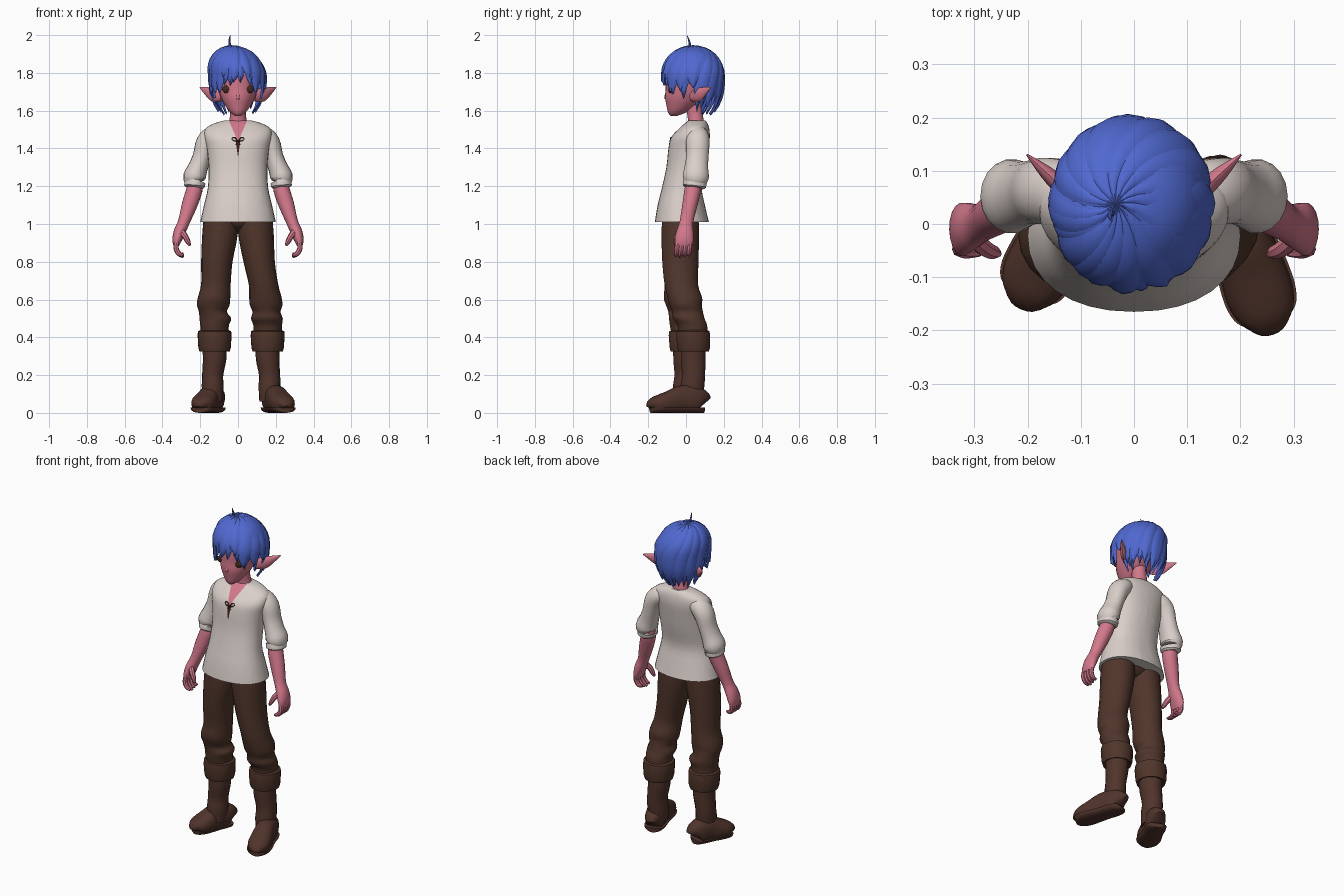
import bpy, bmesh, math, random
from mathutils import Vector

random.seed(4)
if "Cube" in bpy.data.objects:
    bpy.data.objects.remove(bpy.data.objects["Cube"])


def material(name, rgb):
    m = bpy.data.materials.new(name)
    m.use_nodes = True
    m.diffuse_color = (*rgb, 1)
    m.node_tree.nodes["Principled BSDF"].inputs["Base Color"].default_value = (*rgb, 1)
    return m


SKIN = material("pink skin", (0.65, 0.19, 0.26))
HAIR = material("blue hair", (0.08, 0.14, 0.63))
SHIRT = material("off white linen", (0.70, 0.625, 0.59))
TROUSERS = material("brown cloth", (0.080, 0.036, 0.024))
BOOTS = material("brown leather", (0.080, 0.034, 0.024))
EYES = material("brown eyes", (0.055, 0.022, 0.015))
DARK = material("dark brown", (0.05, 0.013, 0.010))
made = []


def finish(name, bm, mat):
    bmesh.ops.recalc_face_normals(bm, faces=bm.faces)
    mesh = bpy.data.meshes.new(name)
    bm.to_mesh(mesh)
    bm.free()
    mesh.materials.append(mat)
    ob = bpy.data.objects.new(name, mesh)
    bpy.context.collection.objects.link(ob)
    made.append(ob)
    return ob


def spline(rows, sub):
    """Catmull-Rom samples through rows of numbers."""
    out = []
    for i in range(len(rows) - 1):
        a, b, c, d = (rows[max(0, min(len(rows) - 1, i + k))] for k in (-1, 0, 1, 2))
        for j in range(sub):
            t = j / sub
            out.append([q + t * (r - p + t * (2*p - 5*q + 4*r - s + t * (3*(q - r) + s - p))) / 2
                        for p, q, r, s in zip(a, b, c, d)])
    return out + [list(rows[-1])]


def tube(name, mat, rows, ref="Y", n=18, sub=3, power=2, flat=False):
    """Skin oval rings (x, y, z, radius_u, radius_v) along a path."""
    rows = spline(rows, sub)
    axis = Vector((0, 1, 0)) if ref == "Y" else Vector((0, 0, 1))
    pts = [Vector(r[:3]) for r in rows]
    bm, rings = bmesh.new(), []
    for i, row in enumerate(rows):
        tan = Vector((0, 0, 1)) if flat else pts[min(i + 1, len(pts) - 1)] - pts[max(i - 1, 0)]
        u = axis.cross(tan).normalized()
        v = tan.cross(u).normalized()
        ring = []
        for k in range(n):
            c, s = math.cos(math.tau * k / n), math.sin(math.tau * k / n)
            c, s = (math.copysign(abs(w) ** (2 / power), w) for w in (c, s))
            ring.append(bm.verts.new(pts[i] + u * c * max(row[3], .001) + v * s * max(row[4], .001)))
        rings.append(ring)
    for a, b in zip(rings, rings[1:]):
        for k in range(n):
            bm.faces.new((a[k], a[(k + 1) % n], b[(k + 1) % n], b[k]))
    bm.faces.new(rings[0])
    bm.faces.new(rings[-1])
    return finish(name, bm, mat)


def ball(name, mat, loc, size):
    bm = bmesh.new()
    bmesh.ops.create_uvsphere(bm, u_segments=20, v_segments=12, radius=1)
    for v in bm.verts:
        v.co = Vector(loc) + Vector(a * b for a, b in zip(v.co, size))
    return finish(name, bm, mat)


# Shirt body with an open neckline cut into its front
shirt = tube("shirt_body", SHIRT, [
    (0, -.022, 1.01, .20, .143), (0, -.025, 1.1, .180, .125), (0, -.022, 1.19, .160, .106),
    (0, 0, 1.3, .155, .104), (0, .013, 1.4, .165, .106), (0, .024, 1.46, .178, .102),
    (0, .043, 1.505, .172, .08), (0, .054, 1.533, .125, .06), (0, .058, 1.547, .075, .045)],
    n=32, flat=True, power=2.2)
shirt.data.materials.append(SKIN)
shirt.data.materials.append(DARK)
bm = bmesh.new()
bm.from_mesh(shirt.data)
V_NECK, SLIT = (1.435, .43), (1.352, .14)
for base, slope in (V_NECK, SLIT):
    for s in (-1, 1):
        bmesh.ops.bisect_plane(bm, geom=bm.verts[:] + bm.edges[:] + bm.faces[:],
                               plane_co=(0, 0, base), plane_no=(1, 0, s * slope))
for f in bm.faces:
    c = f.calc_center_median()
    if c.y < .05 and f.normal.z < .99:
        if abs(c.x) < V_NECK[1] * (c.z - V_NECK[0]):
            f.material_index = 1
        elif abs(c.x) < SLIT[1] * (c.z - SLIT[0]) and c.z < 1.46:
            f.material_index = 2
bm.to_mesh(shirt.data)
bm.free()

# Neck, head and nose
tube("neck", SKIN, [(0, .055, 1.50, .06, .045), (0, .052, 1.55, .046, .042),
                    (0, .045, 1.6, .041, .042), (0, .04, 1.68, .045, .045)], flat=True)
tube("head", SKIN, [
    (0, -.064, 1.572, .014, .016), (0, -.048, 1.59, .040, .047), (0, -.021, 1.63, .070, .083),
    (0, .0, 1.67, .091, .111), (0, .02, 1.72, .106, .128), (0, .03, 1.8, .118, .138),
    (0, .03, 1.87, .095, .115), (0, .03, 1.91, .04, .05)], n=28, flat=True)
tube("nose", SKIN, [(0, -.085, 1.71, .006, .006), (0, -.108, 1.67, .010, .008),
                    (0, -.08, 1.645, .006, .004)], n=10, sub=5)

# Hair: a cap under rows of tapered locks
HC, HR = Vector((-.003, .037, 1.79)), Vector((.145, .158, .151))
bm = bmesh.new()
bmesh.ops.create_uvsphere(bm, u_segments=36, v_segments=24, radius=.97)
for v in bm.verts:
    v.co = HC + Vector(a * b for a, b in zip(v.co, HR))
low = [v for v in bm.verts if v.co.z < 1.80 - .13 * min(1, max(0, (v.co.y + .01) / .1))]
bmesh.ops.delete(bm, geom=low, context="VERTS")
finish("hair_cap", bm, HAIR)


def hair_point(angle, s, lift):
    """Point on the hair surface, s down from the crown."""
    if s < .24:
        th = s / .24 * math.pi / 2
        r, z = math.sin(th), math.cos(th) * HR.z
    else:
        r, z = 1 - 45 * (s - .24) ** 3, .24 - s
    r *= 1 + lift
    tilt = -.03 * max(0, z / HR.z)
    return HC + Vector((math.sin(angle) * r * HR.x + tilt, -math.cos(angle) * r * HR.y, z * (1 + lift * .5)))


def tip_height(a):
    a = abs(a)
    if a < .75:
        return 1.738
    if a < 1.25:
        return 1.675
    return 1.71 if a < 1.65 else 1.59


bm = bmesh.new()
for count, lift, drop in ((24, .0, 0), (17, .035, .02)):
    for i in range(count):
        a = -math.pi + math.tau * (i + .5 + random.uniform(-.25, .25)) / count
        length = .24 + HC.z - (tip_height(a) + drop + random.uniform(-.015, .025))
        wide = math.tau / count * random.uniform(.75, .95)
        swirl, prev = random.uniform(.6, .9), None
        for k in range(15):
            t = k / 14
            ang = a + swirl * (1 - t) ** 2 + .12 * math.sin(a * 5) * t * t
            w = wide * (1 if t < .6 else max(.02, 1 - ((t - .6) / .4) ** 2))
            s = .001 + t * length
            row = [bm.verts.new(hair_point(ang + d * w, s, lift + h))
                   for d, h in ((-1, -.03), (-.5, .02), (0, .04), (.5, .02), (1, -.03), (0, -.05))]
            if prev:
                for j in range(6):
                    bm.faces.new((prev[j], prev[(j + 1) % 6], row[(j + 1) % 6], row[j]))
            else:
                bm.faces.new(row)
            prev = row
        bm.faces.new(prev)
finish("hair_locks", bm, HAIR)
tube("hair_sprig", HAIR, [(-.04, .02, 1.93, .007, .007), (-.044, .02, 1.955, .006, .006),
                          (-.045, .013, 1.98, .004, .004), (-.041, .005, 2.0, .001, .001)], n=8)

# Mirrored parts: eyes, ears, sleeves, arms, hands
for s, side in ((1, "left"), (-1, "right")):
    def limb(name, mat, rows, **kw):
        return tube(side + "_" + name, mat, [(s * r[0], *r[1:]) for r in rows], **kw)

    ball(side + "_eye", EYES, (s * .057, -.082, 1.713), (.027, .012, .021))
    limb("ear", SKIN, [(.085, .03, 1.675, .014, .026), (.13, .065, 1.684, .017, .037),
                       (.165, .097, 1.703, .013, .023), (.201, .13, 1.723, .002, .003)], ref="Z", n=12)
    limb("sleeve", SHIRT, [
        (.09, .058, 1.475, .04, .045), (.13, .06, 1.467, .054, .06), (.167, .062, 1.43, .056, .063),
        (.190, .06, 1.36, .049, .06), (.211, .055, 1.30, .052, .063), (.230, .052, 1.25, .06, .07),
        (.228, .05, 1.222, .052, .06)])
    limb("sleeve_cuff", SHIRT, [(.221, .05, 1.235, .052, .058), (.228, .048, 1.228, .057, .064),
                                (.230, .045, 1.2, .055, .062), (.231, .044, 1.192, .046, .052)], sub=1)
    limb("forearm", SKIN, [
        (.226, .044, 1.225, .038, .04), (.231, .036, 1.18, .043, .044), (.257, .02, 1.1, .041, .04),
        (.287, .002, 1.01, .031, .036), (.309, -.005, .96, .031, .045), (.323, -.01, .915, .025, .050),
        (.327, -.012, .885, .015, .046)])
    for i in range(4):
        y, end = -.044 + i * .022, .825 + .008 * abs(i - 1)
        limb("finger_%d" % (i + 1), SKIN, [
            (.323, y, .91, .014, .014), (.328, y - .004, .872, .014, .014),
            (.312, y - .008, .842, .013, .013), (.288, y - .01, end, .007, .007)], n=8)
    limb("thumb", SKIN, [(.303, -.025, .965, .018, .018), (.280, -.046, .935, .016, .016),
                         (.264, -.053, .905, .013, .013), (.254, -.056, .885, .006, .006)], n=8)
    # Neckline lacing and bow
    limb("lace", DARK, [(.013, -.077, 1.455, .003, .003), (0, -.084, 1.437, .003, .003),
                        (-.011, -.088, 1.42, .003, .003)], n=6)
    limb("bow_loop", DARK, [(0, -.084, 1.44, .003, .003), (.02, -.08, 1.459, .003, .003),
                            (.033, -.079, 1.45, .003, .003), (.017, -.085, 1.44, .003, .003),
                            (0, -.084, 1.44, .003, .003)], n=6, ref="Z")

# Trousers and boots, in a relaxed stance: (side, knee x, ankle x, ankle y, heel, toe)
ball("trouser_seat", TROUSERS, (0, -.028, 1.045), (.17, .09, .085))
for side, s, knee, shin, back, heel, toe in (
        ("left", 1, .145, .157, .038, (.165, .092), (.254, -.186)),
        ("right", -1, -.127, -.124, -.002, (-.108, .08), (-.203, -.138))):
    mid = (-.03 + back) / 2
    tube(side + "_trouser_leg", TROUSERS, [
        (s * .092, -.03, 1.08, .085, .095), (s * .095, -.03, .95, .094, .101),
        (s * .112, -.03, .8, .083, .097), (knee - s * .01, -.025, .68, .078, .09),
        (knee, mid - .01, .61, .086, .093), (knee + s * .004, mid - .005, .57, .086, .086),
        (knee + s * .006, mid + .004, .535, .074, .083), (shin - s * .004, mid + .01, .5, .084, .085),
        (shin, back - .005, .465, .076, .08), (shin, back, .42, .074, .076)], flat=True)
    tube(side + "_trouser_cuff", TROUSERS, [
        (shin, back, .44, .07, .07), (shin, back, .432, .088, .088), (shin, back, .41, .090, .091),
        (shin, back + .002, .345, .086, .088), (shin, back + .002, .325, .08, .082),
        (shin, back, .335, .06, .06)], flat=True, sub=1)
    ankle = shin + s * .01
    tube(side + "_boot_shaft", BOOTS, [
        (shin, back, .36, .065, .067), (shin, back, .28, .062, .066), (ankle, back + .002, .2, .056, .062),
        (ankle, back - .004, .14, .058, .064), (ankle, back - .008, .06, .054, .058)], flat=True)
    h, t = Vector(heel), Vector(toe)

    def shoe(name, grow, profile, top):
        rows = []
        for f, w, high in profile:
            p = h.lerp(t, f)
            rows.append((p.x, p.y, high / 2, w + grow, high / 2))
        ob = tube(side + name, BOOTS, rows, ref="Z", n=20, power=2.5)
        for v in ob.data.vertices:
            v.co.z = min(top, max(0, v.co.z))

    outline = [(0, .024, .10), (.05, .046, .125), (.2, .056, .145), (.42, .056, .145),
               (.62, .062, .12), (.8, .064, .1), (.92, .056, .085), (.98, .040, .068), (1, .022, .05)]
    shoe("_boot_foot", 0, outline, .2)
    shoe("_boot_sole", .005, [(f, w, .06) for f, w, _ in outline], .028)

# Smooth shading with crisp folds
bpy.ops.object.select_all(action="DESELECT")
for ob in made:
    ob.select_set(True)
bpy.context.view_layer.objects.active = made[0]
bpy.ops.object.shade_smooth_by_angle(angle=math.radians(40))
